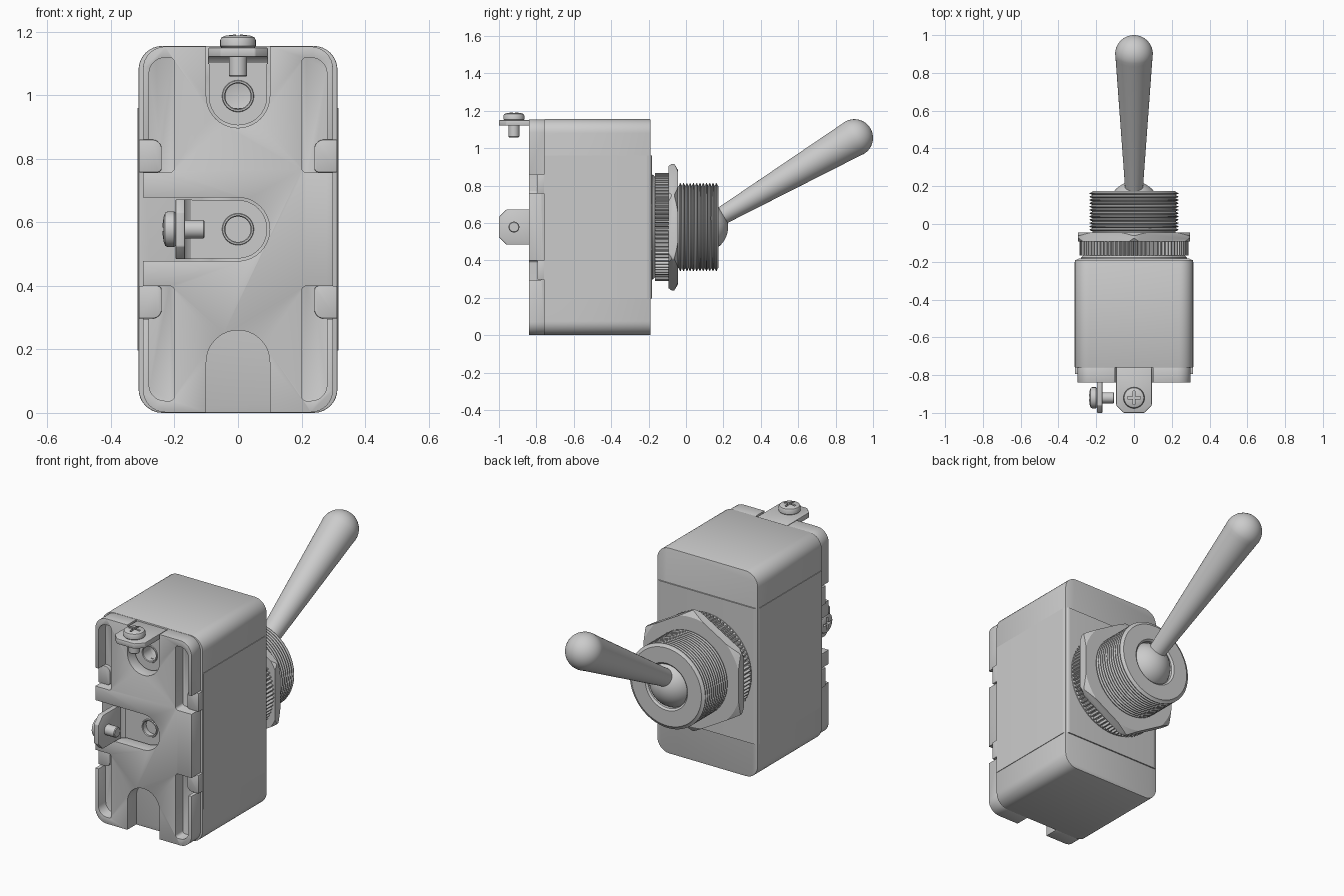
import bpy, bmesh
from math import pi, sin, cos, radians, atan2
from mathutils import Matrix, Vector

if "Cube" in bpy.data.objects:
    bpy.data.objects.remove(bpy.data.objects["Cube"])

AXIS_Z = 0.578   # height of the bushing axis


def finish(name, bm, matrix=None):
    bmesh.ops.remove_doubles(bm, verts=bm.verts, dist=1e-5)
    bmesh.ops.recalc_face_normals(bm, faces=bm.faces)
    if matrix is not None:
        bm.transform(matrix)
    me = bpy.data.meshes.new(name)
    bm.to_mesh(me)
    bm.free()
    ob = bpy.data.objects.new(name, me)
    bpy.context.collection.objects.link(ob)
    return ob


def prism(name, pts, lo, hi, axis='y', matrix=None):
    """Extrude a 2D outline along an axis."""
    put = {'x': lambda a, b, d: (d, a, b), 'y': lambda a, b, d: (a, d, b), 'z': lambda a, b, d: (a, b, d)}[axis]
    bm = bmesh.new()
    rings = [[bm.verts.new(put(a, b, d)) for a, b in pts] for d in (lo, hi)]
    bm.faces.new(rings[0])
    bm.faces.new(rings[1])
    n = len(pts)
    for i in range(n):
        j = (i + 1) % n
        bm.faces.new((rings[0][i], rings[0][j], rings[1][j], rings[1][i]))
    return finish(name, bm, matrix)


def lathe(name, prof, matrix, steps=64):
    """Spin (radius, height) points round local z."""
    bm = bmesh.new()
    vs = [bm.verts.new((r, 0, h)) for r, h in prof]
    es = [bm.edges.new(p) for p in zip(vs, vs[1:])]
    bmesh.ops.spin(bm, geom=vs + es, cent=(0, 0, 0), axis=(0, 0, 1), angle=2 * pi, steps=steps, use_duplicate=False)
    return finish(name, bm, matrix)


def rrect(x0, x1, y0, y1, radii, n=8):
    """Rounded rectangle; radii for corners x1y1, x0y1, x0y0, x1y0."""
    pts = []
    for k, (cx, cy, sx, sy) in enumerate(((x1, y1, 1, 1), (x0, y1, -1, 1), (x0, y0, -1, -1), (x1, y0, 1, -1))):
        r = radii[k]
        if r == 0:
            pts.append((cx, cy))
            continue
        for i in range(n + 1):
            a = pi / 2 * (k + i / n)
            pts.append((cx - sx * r + r * cos(a), cy - sy * r + r * sin(a)))
    return pts


def tongue(r, top, n=20):
    """Half-round end below the origin, straight sides up to top."""
    return [(r, top), (-r, top)] + [(r * cos(pi + pi * i / n), r * sin(pi + pi * i / n)) for i in range(n + 1)]


def apply(ob, mod):
    bpy.context.view_layer.objects.active = ob
    bpy.ops.object.modifier_apply(modifier=mod.name)


def boolean(ob, cutter, op='DIFFERENCE'):
    m = ob.modifiers.new("cut", 'BOOLEAN')
    m.operation, m.object, m.solver = op, cutter, 'EXACT'
    apply(ob, m)
    bpy.data.objects.remove(cutter, do_unlink=True)


def bevel(ob, w, seg=2):
    m = ob.modifiers.new("bevel", 'BEVEL')
    m.width, m.segments, m.limit_method, m.angle_limit = w, seg, 'ANGLE', radians(40)
    apply(ob, m)


# local z -> world +y, on the bushing axis
Y = Matrix.Translation((0, 0, AXIS_Z)) @ Matrix.Rotation(-pi / 2, 4, 'X')
# terminal frames: slot centre, local +z pointing out of the slot
TOP = Matrix.Translation((0, 0, 0.997))
LEFT = Matrix.Translation((0, 0, AXIS_Z)) @ Matrix.Rotation(-pi / 2, 4, 'Y')
LOW = Matrix.Translation((0, 0, 0.16)) @ Matrix.Rotation(pi, 4, 'Y')

# Housing with terminal holes
housing = prism("housing", rrect(-.313, .313, 0, 1.155, [.075] * 4), -.76, -.19)
for f in (TOP, LEFT):
    boolean(housing, lathe("cutter", [(0, -.8), (.042, -.8), (.042, -.62), (0, -.62)],
                           f @ Matrix.Rotation(-pi / 2, 4, 'X'), 32))
bevel(housing, .006)

# Metal strap round the middle of the housing
strap = prism("strap", rrect(-.316, .316, -.758, -.183, [.03, .03, 0, 0]), .197, .96, 'z')

# Insulating base with slots and side pockets
base = prism("base", rrect(-.299, .299, .002, 1.153, [.07] * 4), -.84, -.7595)
for f, end in ((TOP, .3), (LEFT, .45), (LOW, .3)):
    boolean(base, prism("cutter", tongue(.1, end), -.9, -.7, 'y', f))
for s in (-1, 1):
    for mz in (False, True):
        flip = Matrix.Diagonal((s, 1, 1, 1))
        if mz:
            flip = Matrix.Translation((0, 0, 1.156)) @ Matrix.Diagonal((s, 1, -1, 1))

        def cut(pts):
            c = prism("cutter", pts, -.9, -.775, 'y', flip)
            bm = bmesh.new()
            bm.from_mesh(c.data)
            bmesh.ops.recalc_face_normals(bm, faces=bm.faces)
            bm.to_mesh(c.data)
            bm.free()
            boolean(base, c)
        cut(rrect(.2, .28, .757, 1.118, [.05, .015, .015, .001]))
        cut(rrect(.25, .36, .757, .86, [0, 0, 0, 0]))
bevel(base, .005)

# Side tabs sitting in the pocket openings
for s in (-1, 1):
    for z0, z1 in ((.757, .86), (.297, .4)):
        up = z0 > .5
        r = [0, .03, .015, 0] if up else [0, .015, .03, 0]
        pts = [(s * a, b) for a, b in rrect(.24, .312, z0, z1, r)]
        bevel(prism("side_tab", pts, -.795, -.75), .003)


# Terminals: bent bracket, eyelet and cross-head screw
def terminal(label, f, d):
    t, w = .03, .094
    leg = prism(label + "_terminal_leg", tongue(.092, d - .005), -.785, -.761, 'y', f)
    to_y = Matrix.Rotation(-pi / 2, 4, 'X')
    boolean(leg, lathe("cutter", [(0, -.9), (.044, -.9), (.044, -.7), (0, -.7)], f @ to_y, 32))
    lathe(label + "_eyelet", [(.04, -.72), (.04, -.786), (.043, -.79), (.048, -.79), (.05, -.786), (.05, -.72),
                              (.04, -.72)], f @ to_y, 40)
    flange = [(w, -.762), (-w, -.762), (-w, -.96), (-w + .04, -1), (w - .04, -1), (w, -.96)]
    bevel(prism(label + "_terminal_flange", flange, d - t, d, 'z', f), .004)
    # inner fillet of the bend
    fil = [(-.783, d - t - .022), (-.783, d - t + .002), (-.807, d - t + .002), (-.792, d - t - .007)]
    prism(label + "_terminal_bend", fil, -w, w, 'x', f)
    g = f @ Matrix.Translation((0, -.92, d))
    screw = lathe(label + "_screw", [(0, -.092), (.025, -.092), (.029, -.088), (.029, .0), (.052, 0), (.056, .004),
                                     (.056, .024), (.052, .032), (.04, .037), (.02, .04), (0, .041)], g, 40)
    a, b = .035, .006
    cross = [(a, b), (b, b), (b, a), (-b, a), (-b, b), (-a, b), (-a, -b), (-b, -b), (-b, -a), (b, -a), (b, -b), (a, -b)]
    boolean(screw, prism("cutter", cross, .018, .08, 'z', g))


terminal("top", TOP, .153)
terminal("left", LEFT, .197)

# Collar and knurled ring
lathe("collar", [(0, -.2), (.28, -.2), (.28, -.178), (.268, -.165), (0, -.165)], Y, 80)
teeth = 80
gear = []
for i in range(teeth):
    for k, r in ((0, .276), (.25, .276), (.5, .289), (.75, .289)):
        a = 2 * pi * (i + k) / teeth
        gear.append((r * cos(a), r * sin(a)))
prism("knurled_ring", gear, -.167, -.093, 'z', Y)

# Hex nut with chamfered corners
nut = prism("hex_nut", [(.341 * sin(i * pi / 3), .341 * cos(i * pi / 3)) for i in range(6)], -.093, -.044, 'z', Y)
boolean(nut, lathe("cutter", [(0, -.12), (.306, -.12), (.338, -.078), (.338, -.062), (.3, -.04), (0, -.04)], Y, 96),
        'INTERSECT')

# Threaded bushing with a round mouth
prof = [(0, -.1), (.22, -.1), (.22, -.04)]
n, y0, y1 = 12, -.04, .17
p = (y1 - y0) / n
for i in range(n):
    prof += [(.221, y0 + p * (i + .1)), (.235, y0 + p * (i + .45)), (.235, y0 + p * (i + .65)), (.221, y0 + p * (i + 1))]
prof += [(.218, .174), (.132, .174), (.122, .165), (.122, .06), (0, .06)]
lathe("threaded_bushing", prof, Y, 72)

# Lever: pivot ball and tapered bat handle
pivot = Vector((0, .09, AXIS_Z))
tilt = atan2(1.055 - AXIS_Z, .81)
L = Matrix.Translation(pivot) @ Matrix.Rotation(tilt - pi / 2, 4, 'X')
lathe("pivot_ball", [(.135 * sin(pi * i / 24), -.135 * cos(pi * i / 24)) for i in range(25)], Y @ Matrix.Translation((0, 0, .09)), 48)
bat = [(0, .08), (.047, .08), (.05, .16), (.098, .92)]
bat += [(.1 * cos(pi / 2 * i / 12), .94 + .1 * sin(pi / 2 * i / 12)) for i in range(13)]
lathe("bat_lever", bat, L, 48)

# Smooth shading with crisp edges
bpy.ops.object.select_all(action='DESELECT')
for ob in bpy.context.scene.objects:
    ob.select_set(True)
    bpy.context.view_layer.objects.active = ob
bpy.ops.object.shade_smooth_by_angle(angle=radians(30))
